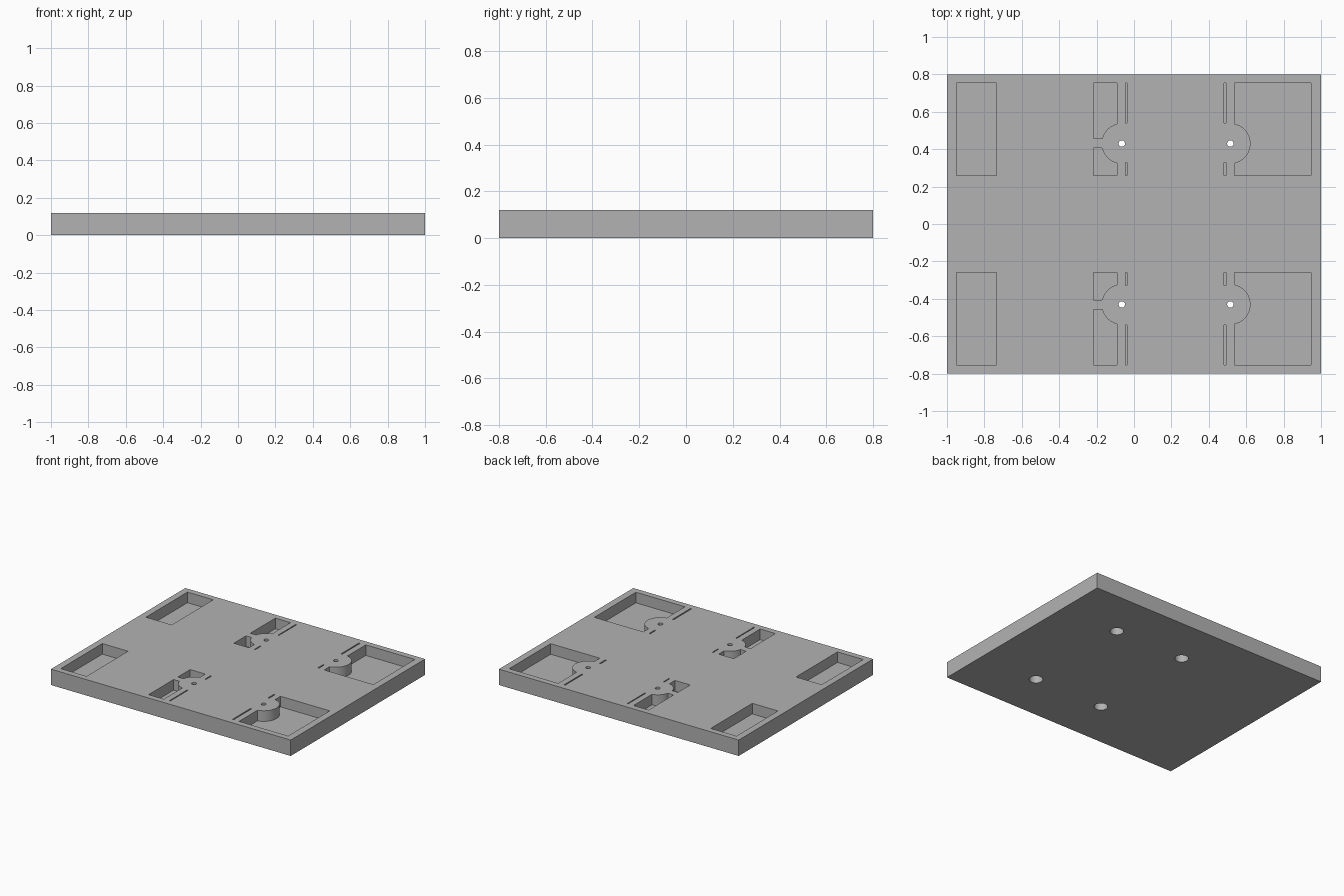
import bpy, bmesh, math

if "Cube" in bpy.data.objects:
    bpy.data.objects.remove(bpy.data.objects["Cube"])

TOP, FLOOR = 0.12, 0.04          # plate thickness and pocket floor height
Y0, Y1 = 0.26, 0.755             # pocket extent along y
HY, R = 0.43, 0.108              # screw hole y and boss radius
HOLES = (-0.065, 0.515)          # screw hole x positions

grey = bpy.data.materials.new("plain grey")
grey.diffuse_color = (0.45, 0.45, 0.45, 1)
grey.use_nodes = True
grey.node_tree.nodes["Principled BSDF"].inputs["Base Color"].default_value = grey.diffuse_color


def prism(name, pts, z0, z1):
    """Extrude a flat outline between two heights."""
    bm = bmesh.new()
    face = bm.faces.new([bm.verts.new((x, y, z0)) for x, y in pts])
    ext = bmesh.ops.extrude_face_region(bm, geom=[face])
    verts = [v for v in ext["geom"] if isinstance(v, bmesh.types.BMVert)]
    bmesh.ops.translate(bm, verts=verts, vec=(0, 0, z1 - z0))
    bmesh.ops.recalc_face_normals(bm, faces=bm.faces)
    mesh = bpy.data.meshes.new(name)
    bm.to_mesh(mesh)
    bm.free()
    mesh.materials.append(grey)
    obj = bpy.data.objects.new(name, mesh)
    bpy.context.collection.objects.link(obj)
    return obj


def rect(x0, x1, y0, y1):
    return [(x0, y0), (x1, y0), (x1, y1), (x0, y1)]


def arc(cx, a0, a1, n, r=R):
    return [(cx + r * math.cos(a0 + (a1 - a0) * i / n),
             HY + r * math.sin(a0 + (a1 - a0) * i / n)) for i in range(n + 1)]


def circle(cx, r):
    return arc(cx, 0, 2 * math.pi, 32, r)[:-1]


plate = prism("mounting_plate", rect(-1, 1, -0.8, 0.8), 0, TOP)
bpy.context.view_layer.objects.active = plate


def cut(pts, z0, z1):
    """Cut an outline and its mirror image out of the plate."""
    for side in (1, -1):
        cutter = prism("cutter", [(x, y * side) for x, y in pts], z0, z1)
        cutter.hide_render = True
        mod = plate.modifiers.new("cut", "BOOLEAN")
        mod.operation, mod.solver, mod.object = "DIFFERENCE", "EXACT", cutter
        bpy.ops.object.modifier_apply(modifier=mod.name)
        bpy.data.objects.remove(cutter)


ABOVE = TOP + 0.05

# Plain end pocket
cut(rect(-0.95, -0.735, Y0, Y1), FLOOR, ABOVE)

# Large pocket wrapping around its round boss
px = 0.537
a = math.acos((px - HOLES[1]) / R)
cut([(px, Y0)] + arc(HOLES[1], -a, a, 24) + [(px, Y1), (0.947, Y1), (0.947, Y0)],
    FLOOR, ABOVE)

# Small pocket split in two by the boss and its thin bridge
x0, x1 = -0.217, -0.09
a = math.acos((x1 - HOLES[0]) / R)
for y_end, y_bridge, s in ((Y1, 0.457, 1), (Y0, 0.406, -1)):
    b = math.pi - math.asin(abs(y_bridge - HY) / R)
    cut([(x0, y_end), (x1, y_end)] + arc(HOLES[0], s * a, s * b, 12)
        + [(x0, y_bridge)], FLOOR, ABOVE)

# Narrow slots beside the bosses
for sx0, sx1 in ((-0.045, -0.037), (0.481, 0.491)):
    cut(rect(sx0, sx1, Y0, 0.328), FLOOR, ABOVE)
    cut(rect(sx0, sx1, 0.54, Y1), FLOOR, ABOVE)

# Screw holes with wider recesses underneath
for hx in HOLES:
    cut(circle(hx, 0.017), -0.05, ABOVE)
    cut(circle(hx, 0.047), -0.05, 0.08)

plate.select_set(True)
bpy.ops.object.shade_smooth_by_angle(angle=math.radians(30))
